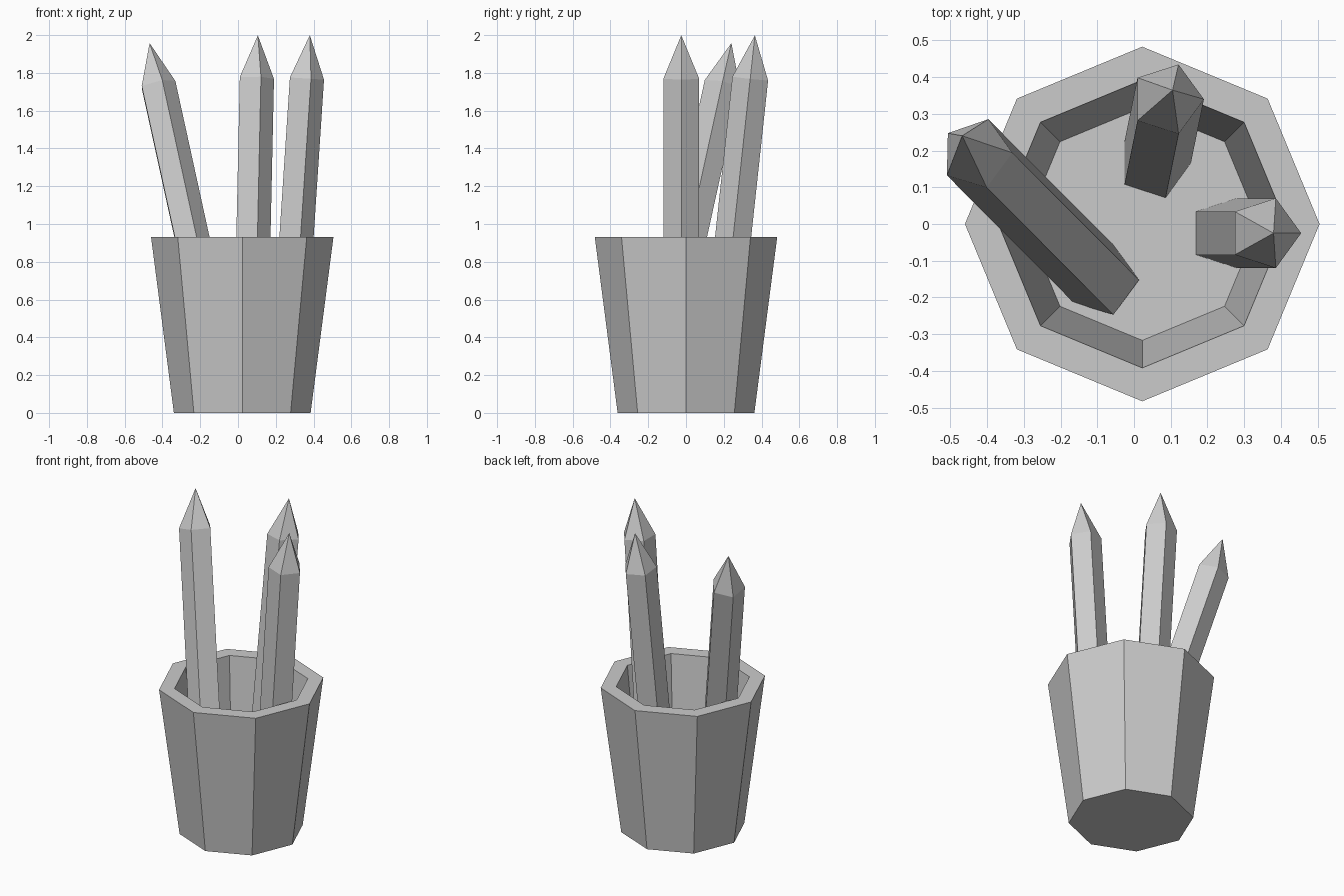
import bpy, bmesh
from math import cos, sin, pi
from mathutils import Vector, Matrix

if "Cube" in bpy.data.objects:
    bpy.data.objects.remove(bpy.data.objects["Cube"])


def rings_object(name, sides, rings, matrix=Matrix()):
    """Skin a stack of (radius, z, x_offset) rings; radius 0 makes a point."""
    bm = bmesh.new()
    loops = []
    for r, z, dx in rings:
        n = sides if r > 0 else 1
        loops.append([bm.verts.new((dx + r * cos(2 * pi * i / sides),
                                    r * sin(2 * pi * i / sides), z)) for i in range(n)])
    for a, b in zip(loops, loops[1:]):
        for i in range(sides):
            j = (i + 1) % sides
            if len(b) == 1:
                bm.faces.new((a[i], a[j], b[0]))
            else:
                bm.faces.new((a[i], a[j], b[j], b[i]))
    bm.faces.new(loops[0][::-1])
    if len(loops[-1]) > 1:
        bm.faces.new(loops[-1])
    bmesh.ops.recalc_face_normals(bm, faces=bm.faces)
    bm.transform(matrix)
    mesh = bpy.data.meshes.new(name)
    bm.to_mesh(mesh)
    bm.free()
    obj = bpy.data.objects.new(name, mesh)
    bpy.context.collection.objects.link(obj)
    return obj


# Octagonal tapered cup: outer wall, rim, inner wall, floor
CX = 0.0225
rings_object("cup", 8, [(0.362, 0, CX), (0.483, 0.932, CX),
                        (0.392, 0.932, CX), (0.317, 0.17, CX)])


# Five-sided pencils with pointed tips, leaning in different directions
def pencil(name, shoulder, lean):
    turn = Vector((0, 0, 1)).rotation_difference(Vector((*lean, 1)))
    matrix = Matrix.Translation(shoulder) @ turn.to_matrix().to_4x4()
    rings_object(name, 5, [(0.1, -1.65, -0.0095), (0.1, 0, -0.0095), (0, 0.23, 0)], matrix)


pencil("right_pencil", (0.365, -0.025, 1.77), (0.066, 0))
pencil("back_pencil", (0.1, 0.34, 1.77), (0.022, 0.108))
pencil("left_pencil", (-0.42, 0.192, 1.738), (-0.219, 0.22))
